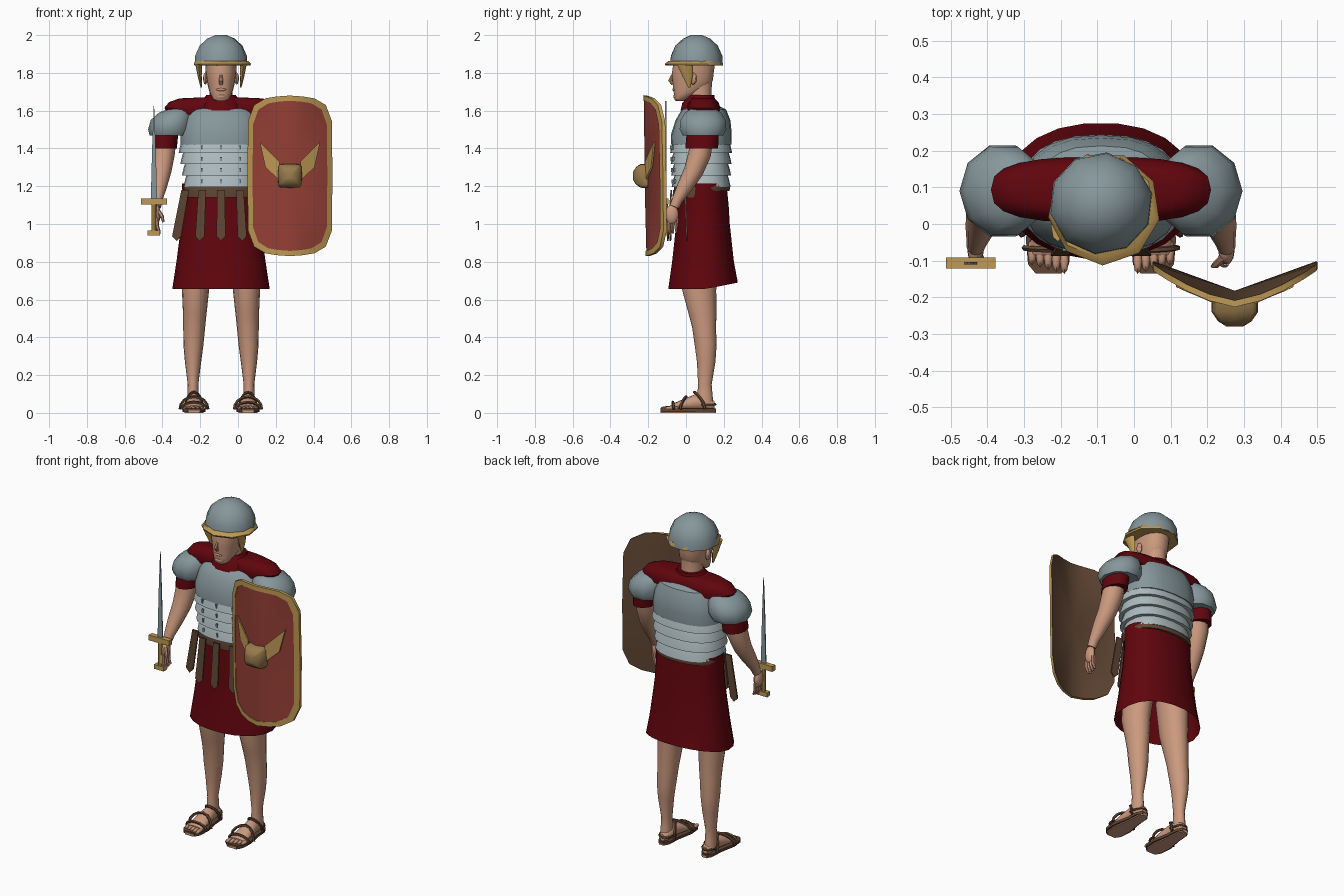
import bpy, bmesh, math
from mathutils import Vector

cube = bpy.data.objects.get("Cube")
if cube:
    bpy.data.objects.remove(cube, do_unlink=True)

CX = -0.09          # body centre line
made = []


def material(name, rgb):
    m = bpy.data.materials.new(name)
    m.use_nodes = True
    m.diffuse_color = (*rgb, 1)
    m.node_tree.nodes["Principled BSDF"].inputs["Base Color"].default_value = (*rgb, 1)
    return m


STEEL = material("dull steel", (0.24, 0.31, 0.33))
BRIGHT = material("bright steel", (0.42, 0.50, 0.52))
SKIN = material("skin", (0.60, 0.32, 0.21))
CLOTH = material("dark red cloth", (0.118, 0.0015, 0.004))
RED = material("shield red", (0.30, 0.05, 0.036))
GOLD = material("gold", (0.52, 0.32, 0.09))
BRONZE = material("bronze", (0.31, 0.195, 0.07))
LEATHER = material("brown leather", (0.115, 0.06, 0.033))


def finish(name, bm, *mats):
    bmesh.ops.recalc_face_normals(bm, faces=bm.faces)
    mesh = bpy.data.meshes.new(name)
    bm.to_mesh(mesh)
    bm.free()
    for m in mats:
        mesh.materials.append(m)
    ob = bpy.data.objects.new(name, mesh)
    bpy.context.collection.objects.link(ob)
    made.append(ob)
    return ob


def skin_rings(bm, rings, caps):
    n = len(rings[0])
    vs = [[bm.verts.new(p) for p in r] for r in rings]
    for a, b in zip(vs, vs[1:]):
        for i in range(n):
            j = (i + 1) % n
            bm.faces.new((a[i], a[j], b[j], b[i]))
    if caps:
        bm.faces.new(vs[0])
        bm.faces.new(vs[-1])


def loft(name, rings, mat, n=16, p=2.0, caps=True, axis="z", turn=0.0):
    """Rings are (height, centre a, centre b, radius a, radius b) along an axis."""
    out = []
    for h, ca, cb, ra, rb in rings:
        ring = []
        for i in range(n):
            t = math.tau * i / n + turn
            c, s = math.cos(t), math.sin(t)
            a = ca + ra * math.copysign(abs(c) ** (2 / p), c)
            b = cb + rb * math.copysign(abs(s) ** (2 / p), s)
            ring.append((a, b, h) if axis == "z" else (a, h, b))
        out.append(ring)
    bm = bmesh.new()
    skin_rings(bm, out, caps)
    return finish(name, bm, mat)


def tube(name, pts, mat, n=8):
    """Round limb or strap through (x, y, z, radius) points."""
    ps = [Vector(q[:3]) for q in pts]
    rings = []
    for i, q in enumerate(ps):
        d = (ps[min(i + 1, len(ps) - 1)] - ps[max(i - 1, 0)]).normalized()
        u = d.cross(Vector((0, 1, 0.01)) if abs(d.y) < 0.9 else Vector((1, 0, 0))).normalized()
        v = d.cross(u)
        rings.append([q + pts[i][3] * (u * math.cos(math.tau * k / n) + v * math.sin(math.tau * k / n))
                      for k in range(n)])
    bm = bmesh.new()
    skin_rings(bm, rings, True)
    return finish(name, bm, mat)


def plate(name, pts, offset, mat):
    """Flat outline thickened by an offset vector."""
    bm = bmesh.new()
    skin_rings(bm, [[Vector(p) for p in pts], [Vector(p) + Vector(offset) for p in pts]], True)
    return finish(name, bm, mat)


def ball(name, centre, radii, mat, u=12, v=8):
    bm = bmesh.new()
    bmesh.ops.create_uvsphere(bm, u_segments=u, v_segments=v, radius=1)
    for q in bm.verts:
        q.co = Vector([c + r * a for c, r, a in zip(centre, radii, q.co)])
    return finish(name, bm, mat)


def box(name, centre, size, mat):
    bm = bmesh.new()
    bmesh.ops.create_cube(bm, size=1)
    for q in bm.verts:
        q.co = Vector([c + s * a for c, s, a in zip(centre, size, q.co)])
    return finish(name, bm, mat)


def front_y(dx, rx, ry, cy, p):
    return cy - ry * max(0, 1 - abs(dx / rx) ** p) ** (1 / p)


# Tunic skirt, hem raised at the back
skirt = loft("tunic_skirt", [(z, CX, 0.09, rx, ry) for z, rx, ry in (
    (0.655, 0.258, 0.186), (0.8, 0.236, 0.165), (1.0, 0.21, 0.143), (1.1, 0.203, 0.137), (1.215, 0.206, 0.125))],
    CLOTH, n=22, p=2.2, caps=False)
for v in skirt.data.vertices:
    if v.co.z < 0.7 and v.co.y > 0.1:
        v.co.z += 0.2 * (v.co.y - 0.1)

# Belt, deeper at the front, and hanging straps
belt = loft("belt", [(z, CX, 0.085, rx, ry) for z, rx, ry in
                     ((1.175, 0.2, 0.146), (1.19, 0.203, 0.15), (1.21, 0.198, 0.144))], LEATHER, n=22, p=2.3)
for v in belt.data.vertices:
    if v.co.z < 1.18 and v.co.y < 0.05:
        v.co.z -= 0.035
for k, (top, low) in enumerate(((-0.19, -0.235), (-0.1, -0.112), (0, 0), (0.1, 0.112), (0.19, 0.235))):
    yt = front_y(top, 0.215, 0.152, 0.085, 2.2) - 0.006
    yl = front_y(low, 0.25, 0.165, 0.085, 2.2) - 0.012
    plate("hanging_strap_%d" % k, [
        (CX + top - 0.02, yt, 1.18), (CX + top + 0.02, yt, 1.18), (CX + low + 0.024, yl, 0.935),
        (CX + low, yl, 0.91), (CX + low - 0.024, yl, 0.935)], (0, -0.009, 0), LEATHER)

# Segmented armour bands with small fittings
for k in range(4):
    z, f = 1.445 - 0.06 * k, k / 3
    rx, ry = 0.222 - 0.026 * f, 0.162 - 0.008 * f
    loft("armour_band_%d" % k, [
        (z, CX, 0.08, rx - 0.016, ry - 0.016), (z - 0.03, CX, 0.08, rx - 0.006, ry - 0.006),
        (z - 0.068, CX, 0.08, rx + 0.002, ry + 0.002), (z - 0.068, CX, 0.08, rx - 0.02, ry - 0.02)],
        BRIGHT, n=24, p=2.4, caps=False)
    for dx in (-0.1, 0, 0.1):
        box("band_fitting", (CX + dx, front_y(dx, rx, ry, 0.08, 2.4) + 0.002, z - 0.04),
            (0.01, 0.009, 0.022), STEEL)

# Breast and back plate
loft("breastplate", [(z, CX, cy, rx, ry) for z, cy, rx, ry in (
    (1.42, 0.08, 0.215, 0.16), (1.48, 0.082, 0.215, 0.16), (1.55, 0.09, 0.2, 0.145),
    (1.605, 0.095, 0.17, 0.118), (1.625, 0.095, 0.12, 0.08))], STEEL, n=20, p=2.5)

# Neck scarf
loft("neck_scarf", [(z, CX, cy, rx, ry) for z, cy, rx, ry in (
    (1.58, 0.095, 0.28, 0.085), (1.615, 0.093, 0.3, 0.09), (1.645, 0.092, 0.275, 0.08),
    (1.665, 0.09, 0.22, 0.062), (1.67, 0.085, 0.11, 0.05))], CLOTH, n=22, p=2.8)
loft("scarf_collar", [(1.6, CX, 0.07, 0.13, 0.102), (1.64, CX, 0.068, 0.11, 0.09),
                      (1.682, CX, 0.082, 0.078, 0.07)], CLOTH, n=14)

# Head
loft("neck", [(1.6, CX, 0.08, 0.07, 0.065), (1.68, CX, 0.07, 0.06, 0.064),
              (1.76, CX, 0.068, 0.06, 0.07)], SKIN)
loft("head", [(z, CX, cy, rx, ry) for z, cy, rx, ry in (
    (1.65, -0.035, 0.024, 0.018), (1.66, -0.027, 0.042, 0.035), (1.69, 0.0, 0.058, 0.065),
    (1.72, 0.025, 0.067, 0.095), (1.76, 0.036, 0.076, 0.108), (1.8, 0.036, 0.081, 0.112),
    (1.86, 0.045, 0.084, 0.112))], SKIN, n=18, p=2.2)
tube("nose", [(CX, -0.066, 1.8, 0.006), (CX, -0.084, 1.758, 0.011), (CX, -0.068, 1.742, 0.01)], SKIN, 8)
ball("lips", (CX, -0.062, 1.712), (0.026, 0.011, 0.009), SKIN)
ball("chin", (CX, -0.045, 1.675), (0.03, 0.022, 0.018), SKIN)

# Helmet, its brim turned slightly to the left
loft("helmet_dome", [(z, CX, 0.056, r, r * 0.98) for z, r in (
    (1.84, 0.143), (1.89, 0.14), (1.945, 0.115), (1.982, 0.073), (2.0, 0.03))], STEEL, n=10, turn=0.2)
loft("helmet_brim", [(1.838, CX + 0.008, 0.045, 0.15, 0.152), (1.848, CX + 0.008, 0.042, 0.154, 0.155),
                     (1.862, CX + 0.004, 0.048, 0.143, 0.142)], GOLD, n=9, turn=0.5)

for s, side in ((-1, "right"), (1, "left")):
    def X(dx):
        return CX + s * dx

    # Cheek guard and ear
    loft(side + "_cheek_guard", [(1.845, X(0.118), -0.006, 0.018, 0.042), (1.785, X(0.113), 0.008, 0.011, 0.028),
                                 (1.722, X(0.104), 0.018, 0.004, 0.006)], GOLD, n=8)
    ball(side + "_ear", (X(0.083), 0.037, 1.77), (0.012, 0.02, 0.032), SKIN, 8, 6)

    # Shoulder armour and sleeve
    loft(side + "_shoulder_guard", [(z, X(dx), 0.09, rx, ry) for z, dx, rx, ry in (
        (1.468, 0.27, 0.108, 0.112), (1.5, 0.268, 0.118, 0.13), (1.55, 0.26, 0.112, 0.126),
        (1.59, 0.24, 0.088, 0.1), (1.617, 0.215, 0.045, 0.055))], STEEL, n=10)
    loft(side + "_sleeve", [(1.4, X(0.3), 0.083, 0.066, 0.087), (1.5, X(0.29), 0.09, 0.066, 0.085)],
         CLOTH, n=12)

    # Arm, hand and fingers
    tube(side + "_arm", [(X(0.295), 0.085, 1.46, 0.06), (X(0.305), 0.072, 1.37, 0.06),
                         (X(0.315), 0.04, 1.28, 0.052), (X(0.328), -0.005, 1.2, 0.042),
                         (X(0.338), -0.045, 1.13, 0.029), (X(0.342), -0.062, 1.09, 0.025)], SKIN, 12)
    ball(side + "_palm", (X(0.342), -0.075, 1.05), (0.022, 0.036, 0.052), SKIN)
    for k in range(4):
        y = -0.104 + 0.019 * k
        tube(side + "_finger", [(X(0.342), y, 1.03, 0.011), (X(0.337), y - 0.006, 0.985, 0.01),
                                (X(0.325), y - 0.004, 0.945 + 0.006 * abs(k - 1), 0.006)], SKIN, 6)
    tube(side + "_thumb", [(X(0.335), -0.09, 1.075, 0.011), (X(0.312), -0.112, 1.04, 0.01),
                           (X(0.305), -0.115, 1.01, 0.006)], SKIN, 6)

    # Leg
    loft(side + "_leg", [(z, X(dx), cy, rx, ry) for z, dx, cy, rx, ry in (
        (0.85, 0.12, 0.075, 0.085, 0.1), (0.65, 0.135, 0.07, 0.072, 0.09), (0.52, 0.139, 0.088, 0.062, 0.073),
        (0.45, 0.142, 0.096, 0.058, 0.063), (0.36, 0.146, 0.104, 0.053, 0.058), (0.27, 0.148, 0.107, 0.043, 0.049),
        (0.15, 0.148, 0.1, 0.028, 0.036), (0.1, 0.148, 0.1, 0.03, 0.04), (0.05, 0.148, 0.1, 0.032, 0.045))],
        SKIN, n=16)

    # Foot and toes
    loft(side + "_foot", [(y, X(0.143), z, rx, rz) for y, z, rx, rz in (
        (0.152, 0.042, 0.018, 0.02), (0.13, 0.045, 0.032, 0.03), (0.06, 0.058, 0.035, 0.045),
        (0.0, 0.046, 0.044, 0.033), (-0.06, 0.033, 0.05, 0.02), (-0.085, 0.027, 0.05, 0.012))],
        SKIN, n=12, axis="y")
    for k in range(5):
        ball(side + "_toe", (X(0.1 + 0.022 * k), -0.1 + 0.006 * k, 0.024), (0.012, 0.036, 0.012), SKIN, 8, 6)

    # Sandal: bare sole inside a leather rim, with straps over the foot
    sole = [(-0.135, 0.035), (-0.11, 0.056), (-0.04, 0.062), (0.05, 0.044), (0.13, 0.038), (0.16, 0.018)]
    for name, f, z, h, mat in (("foot_sole", 0.82, 0, 0.012, SKIN), ("sandal_rim", 1, 0.006, 0.016, LEATHER)):
        plate(side + "_" + name, [(X(0.143 + w * f), y, z) for y, w in sole] +
              [(X(0.143 - w * f), y, z) for y, w in reversed(sole)], (0, 0, h), mat)
    for name, y0, y1, w, h in (("toe", -0.065, -0.07, 0.066, 0.055), ("instep", -0.03, 0.0, 0.074, 0.084),
                               ("ankle", 0.1, 0.045, 0.045, 0.108)):
        tube(side + "_sandal_%s_strap" % name, [
            (X(0.143 + w * math.cos(a)), y0 + (y1 - y0) * math.sin(a) ** 2, 0.02 + (h - 0.018) * math.sin(a), 0.008)
            for a in [math.pi * i / 8 for i in range(9)]], LEATHER, 5)
    tube(side + "_sandal_heel_strap", [
        (X(0.143 + 0.043 * math.cos(a)), 0.08 + 0.074 * math.sin(a), 0.045, 0.007)
        for a in [math.pi * i / 8 for i in range(9)]], LEATHER, 5)

# Sword held upright in the right hand
SX, SY = -0.445, -0.107
plate("sword_blade", [(SX - 0.017, SY - 0.003, 1.12), (SX + 0.017, SY - 0.003, 1.12), (SX + 0.009, SY - 0.003, 1.42),
                      (SX, SY - 0.003, 1.65), (SX - 0.009, SY - 0.003, 1.42)], (0, 0.006, 0), STEEL)
box("sword_guard", (SX, SY, 1.118), (0.136, 0.03, 0.032), GOLD)
tube("sword_grip", [(SX, SY, 1.11, 0.013), (SX, SY, 0.96, 0.013)], GOLD)
box("sword_pommel", (SX, SY, 0.952), (0.066, 0.03, 0.026), GOLD)

# Curved shield: leather back, gold rim, red face
HX, HZ = 0.275, 1.255


def shield_point(x, z, push=0.0):
    y = -0.212 + 0.098 * (abs(x) / 0.225) ** 1.5 - 0.015 * z + push
    return Vector((HX + x, y, HZ + z))


quarter = [(0, 0.425), (0.07, 0.42), (0.13, 0.41), (0.19, 0.375), (0.222, 0.29)]
half = quarter + [(0.225, 0)] + [(x, -z) for x, z in reversed(quarter)]
edge = half + [(-x, z) for x, z in reversed(half[1:-1])]
bm = bmesh.new()
rings = [[bm.verts.new(shield_point(x * f, z * g, push)) for x, z in edge] for f, g, push in
         ((1, 1, 0.01), (1, 1, -0.008), (0.88, 0.935, -0.008), (0.88, 0.935, -0.004))]
back, face = bm.verts.new(shield_point(0, 0, 0.03)), bm.verts.new(shield_point(0, 0, -0.008))
for i in range(len(edge)):
    j = (i + 1) % len(edge)
    for a, b in zip(rings, rings[1:]):
        bm.faces.new((a[i], a[j], b[j], b[i]))
    bm.faces.new((rings[0][i], rings[0][j], back)).material_index = 2
    bm.faces.new((rings[-1][i], rings[-1][j], face)).material_index = 1
finish("shield", bm, GOLD, RED, LEATHER)

# Shield boss and wing ornaments
loft("shield_boss", [(y, HX, HZ, r, r) for y, r in ((-0.2, 0.064), (-0.24, 0.063), (-0.265, 0.046),
                                                    (-0.28, 0.022))], BRONZE, n=12, p=6, axis="y")
for s, side in ((-1, "right"), (1, "left")):
    plate(side + "_shield_wing", [shield_point(s * x, z, -0.016) for x, z in (
        (0.16, 0.18), (0.055, 0.075), (0.055, -0.025), (0.13, 0.045))], (0, 0.009, 0), GOLD)

# Smooth shading with sharp edges kept
bpy.ops.object.select_all(action="DESELECT")
for ob in made:
    ob.select_set(True)
bpy.context.view_layer.objects.active = made[0]
bpy.ops.object.shade_smooth_by_angle(angle=math.radians(40))
